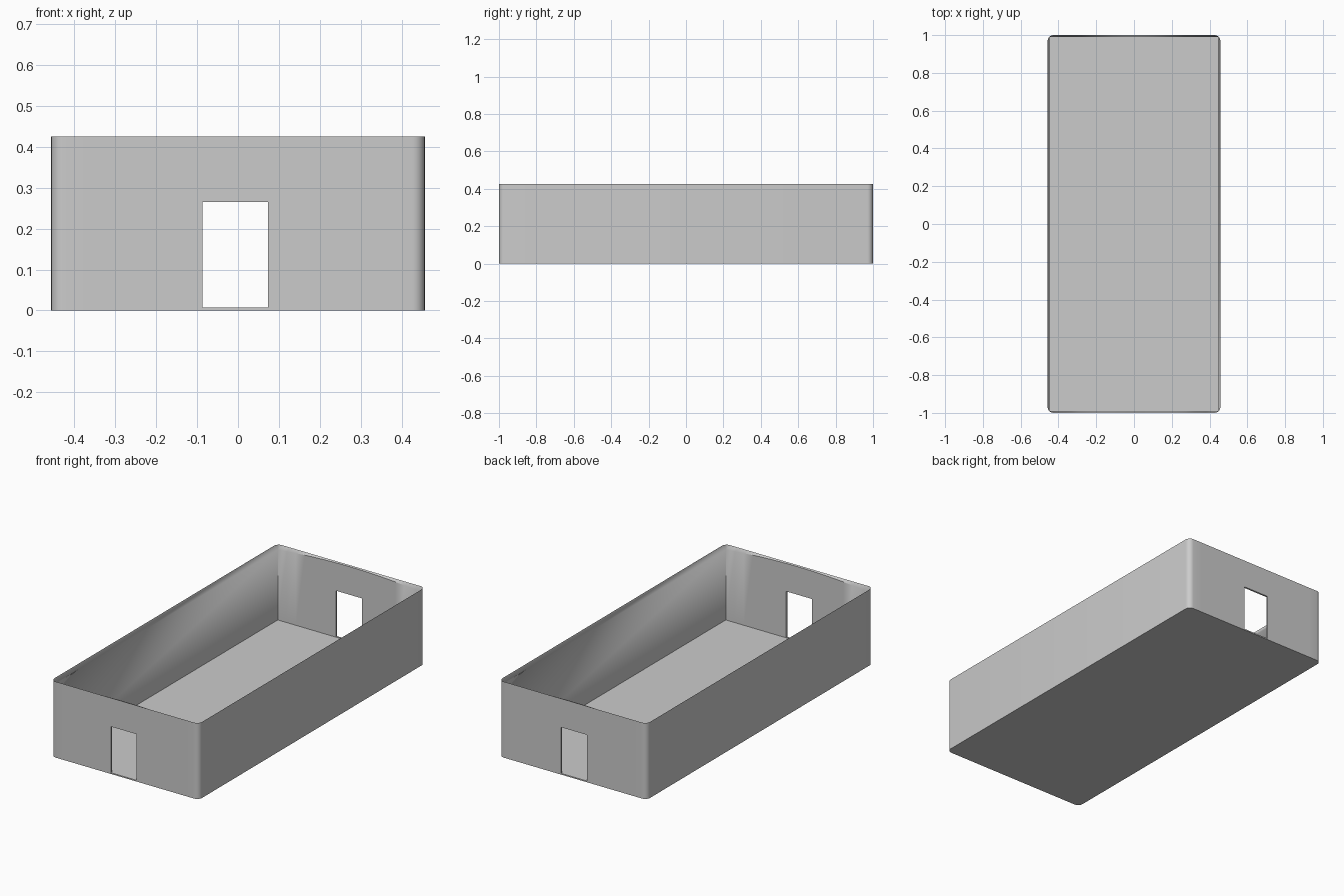
import bpy, bmesh, math

if "Cube" in bpy.data.objects:
    bpy.data.objects.remove(bpy.data.objects["Cube"])

HX, HY, H = 0.457, 1.0, 0.425      # outer half sizes and height
R, GAP = 0.03, 0.01                # corner radius, wall thickness
FLOOR, SIDE, PEAK = 0.005, 0.397, 0.422   # floor, inner side top, inner end arch top
IX, IY = HX - GAP, HY - GAP
N, SEG = 16, 6


def half_outline():
    """Matched (outer x, outer y, inner x, inner y, inner z) for front end and right side."""
    pts = []
    for i in range(N + 1):
        t = 2 * i / N - 1
        pts.append((t * (HX - R), -HY, t * IX, -IY, PEAK - (PEAK - SIDE) * t * t))
    for sy, start in ((-1, -90), (1, 0)):
        for k in range(SEG + 1):
            if (sy < 0 and k == 0) or (sy > 0 and k == SEG):
                continue
            a = math.radians(start + 90 * k / SEG)
            pts.append((HX - R + R * math.cos(a), sy * (HY - R) + R * math.sin(a),
                        IX, sy * IY, SIDE))
    return pts


# Shell: outer wall, sloping rim, inner wall, floor and base
half = half_outline()
outline = half + [(-a, -b, -c, -d, z) for a, b, c, d, z in half]
bm = bmesh.new()
rings = [
    [bm.verts.new((a, b, 0)) for a, b, c, d, z in outline],
    [bm.verts.new((a, b, H)) for a, b, c, d, z in outline],
    [bm.verts.new((c, d, z)) for a, b, c, d, z in outline],
    [bm.verts.new((c, d, FLOOR)) for a, b, c, d, z in outline],
]
count = len(outline)
for lo, hi in zip(rings, rings[1:]):
    for i in range(count):
        j = (i + 1) % count
        bm.faces.new((lo[i], lo[j], hi[j], hi[i]))
bm.faces.new(rings[0][::-1])
bm.faces.new(rings[3])
bmesh.ops.remove_doubles(bm, verts=bm.verts, dist=1e-5)
bmesh.ops.recalc_face_normals(bm, faces=bm.faces)
mesh = bpy.data.meshes.new("room_shell")
bm.to_mesh(mesh)
bm.free()
shell = bpy.data.objects.new("room_shell", mesh)
bpy.context.collection.objects.link(shell)

# Doorways: one long cutter through both end walls
X0, X1, Z0, Z1 = -0.087, 0.073, 0.007, 0.265
bpy.ops.mesh.primitive_cube_add(size=1, location=((X0 + X1) / 2, 0, (Z0 + Z1) / 2))
cutter = bpy.context.object
cutter.name = "doorway_cutter"
cutter.scale = (X1 - X0, 2.4, Z1 - Z0)
cutter.hide_render = True
bpy.context.view_layer.update()

mod = shell.modifiers.new("doorways", 'BOOLEAN')
mod.operation = 'DIFFERENCE'
mod.solver = 'EXACT'
mod.object = cutter
bpy.ops.object.select_all(action='DESELECT')
shell.select_set(True)
bpy.context.view_layer.objects.active = shell
bpy.ops.object.modifier_apply(modifier=mod.name)
bpy.data.objects.remove(cutter)
bpy.ops.object.shade_smooth_by_angle(angle=math.radians(30))
